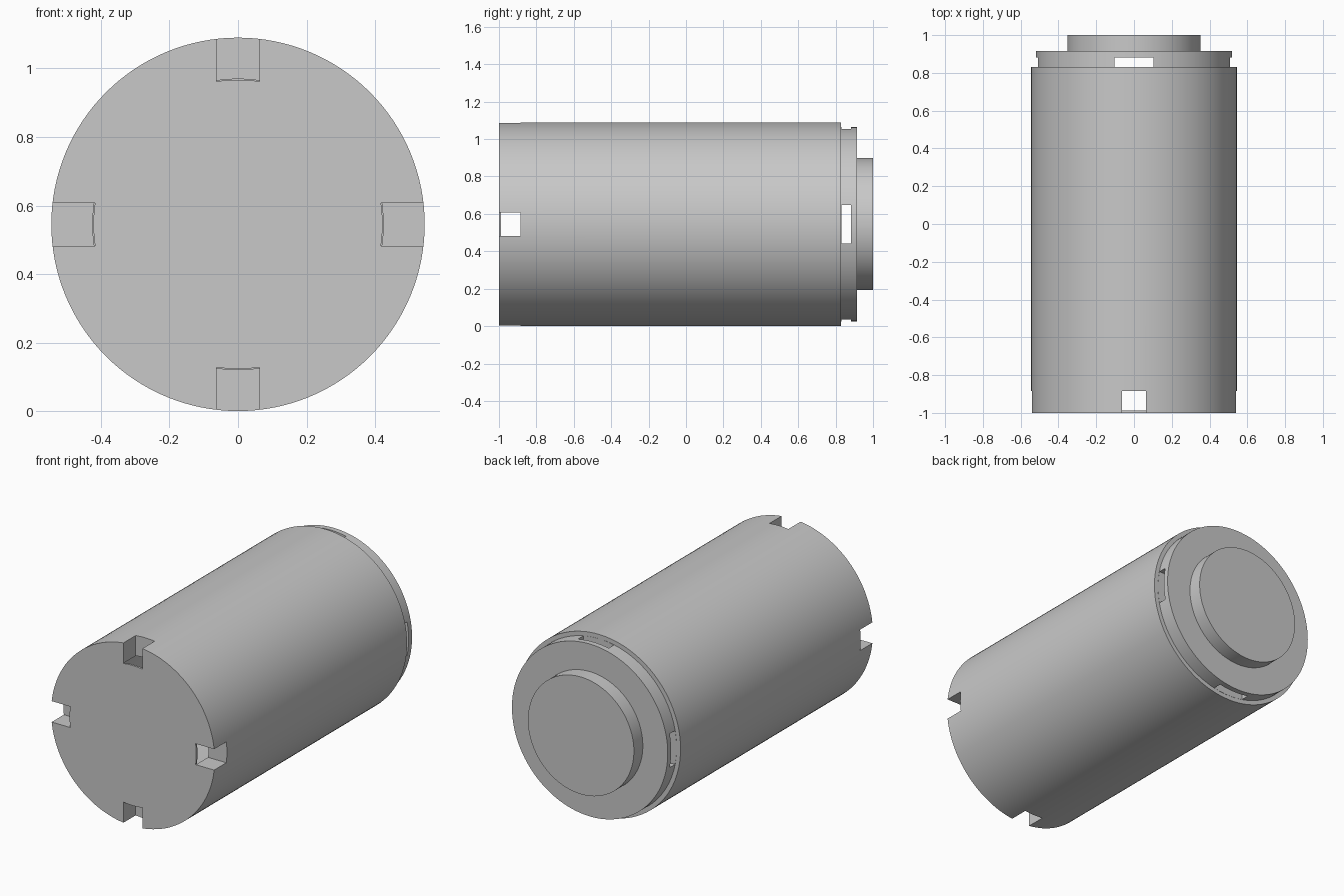
import bpy
import bmesh
import math
from mathutils import Matrix, Vector

cube = bpy.data.objects.get("Cube")
if cube:
    bpy.data.objects.remove(cube, do_unlink=True)

RADIUS = 0.545          # main barrel radius, also the axis height
CAVITY = 0.424          # inner radius of the hollow barrel
SEGMENTS = 128

grey = bpy.data.materials.new("plain grey")
grey.use_nodes = True
grey.diffuse_color = (0.58, 0.58, 0.58, 1)
grey.node_tree.nodes["Principled BSDF"].inputs["Base Color"].default_value = grey.diffuse_color


def finish(name, bm):
    """Turn a bmesh into an object lifted onto the barrel axis."""
    bmesh.ops.remove_doubles(bm, verts=bm.verts, dist=1e-5)
    bmesh.ops.recalc_face_normals(bm, faces=bm.faces)
    mesh = bpy.data.meshes.new(name)
    bm.to_mesh(mesh)
    bm.free()
    mesh.materials.append(grey)
    obj = bpy.data.objects.new(name, mesh)
    obj.location.z = RADIUS
    bpy.context.collection.objects.link(obj)
    return obj


def lathe(name, profile):
    """Revolve (radius, y) points about the y axis."""
    bm = bmesh.new()
    verts = [bm.verts.new((r, y, 0)) for r, y in profile]
    edges = [bm.edges.new(pair) for pair in zip(verts, verts[1:])]
    bmesh.ops.spin(bm, geom=verts + edges, cent=(0, 0, 0), axis=(0, 1, 0),
                   angle=math.tau, steps=SEGMENTS, use_duplicate=False)
    return finish(name, bm)


def four_cutters(name, half_width, inner, y0, y1):
    """Four radial blocks whose inner side follows an arc."""
    bm = bmesh.new()
    reach = math.asin(half_width / inner)
    arc = [reach * (i / 4 - 1) for i in range(9)]
    outline = [(inner * math.sin(a), inner * math.cos(a)) for a in arc]
    outline += [(half_width, 0.65), (-half_width, 0.65)]
    for quarter in range(4):
        turn = Matrix.Rotation(quarter * math.pi / 2, 3, 'Y')
        face = bm.faces.new([bm.verts.new(turn @ Vector((x, y0, z))) for x, z in outline])
        new = bmesh.ops.extrude_face_region(bm, geom=[face])["geom"]
        bmesh.ops.translate(bm, vec=(0, y1 - y0, 0),
                            verts=[v for v in new if isinstance(v, bmesh.types.BMVert)])
    return finish(name, bm)


def cut(target, cutter):
    cutter.hide_render = True
    mod = target.modifiers.new("cut", 'BOOLEAN')
    mod.operation = 'DIFFERENCE'
    mod.solver = 'EXACT'
    mod.object = cutter
    bpy.context.view_layer.objects.active = target
    bpy.ops.object.modifier_apply(modifier=mod.name)
    bpy.data.objects.remove(cutter, do_unlink=True)


# Barrel with its narrower rear collar and end boss
barrel = lathe("barrel", [(0, -1), (RADIUS, -1), (RADIUS, 0.83), (0.519, 0.83),
                          (0.519, 0.915), (0.353, 0.915), (0.353, 1), (0, 1)])

# Hollow inside
cut(barrel, lathe("cavity", [(0, -0.988), (CAVITY, -0.988), (CAVITY, 0.895), (0, 0.895)]))

# Square notches around the front rim, and slots in the rear collar
cut(barrel, four_cutters("notches", 0.063, CAVITY - 0.002, -1.05, -0.884))
cut(barrel, four_cutters("slots", 0.102, CAVITY - 0.002, 0.831, 0.882))

# Smooth round walls with crisp edges
bpy.ops.object.select_all(action='DESELECT')
barrel.select_set(True)
bpy.context.view_layer.objects.active = barrel
bpy.ops.object.shade_smooth_by_angle(angle=math.radians(30))
